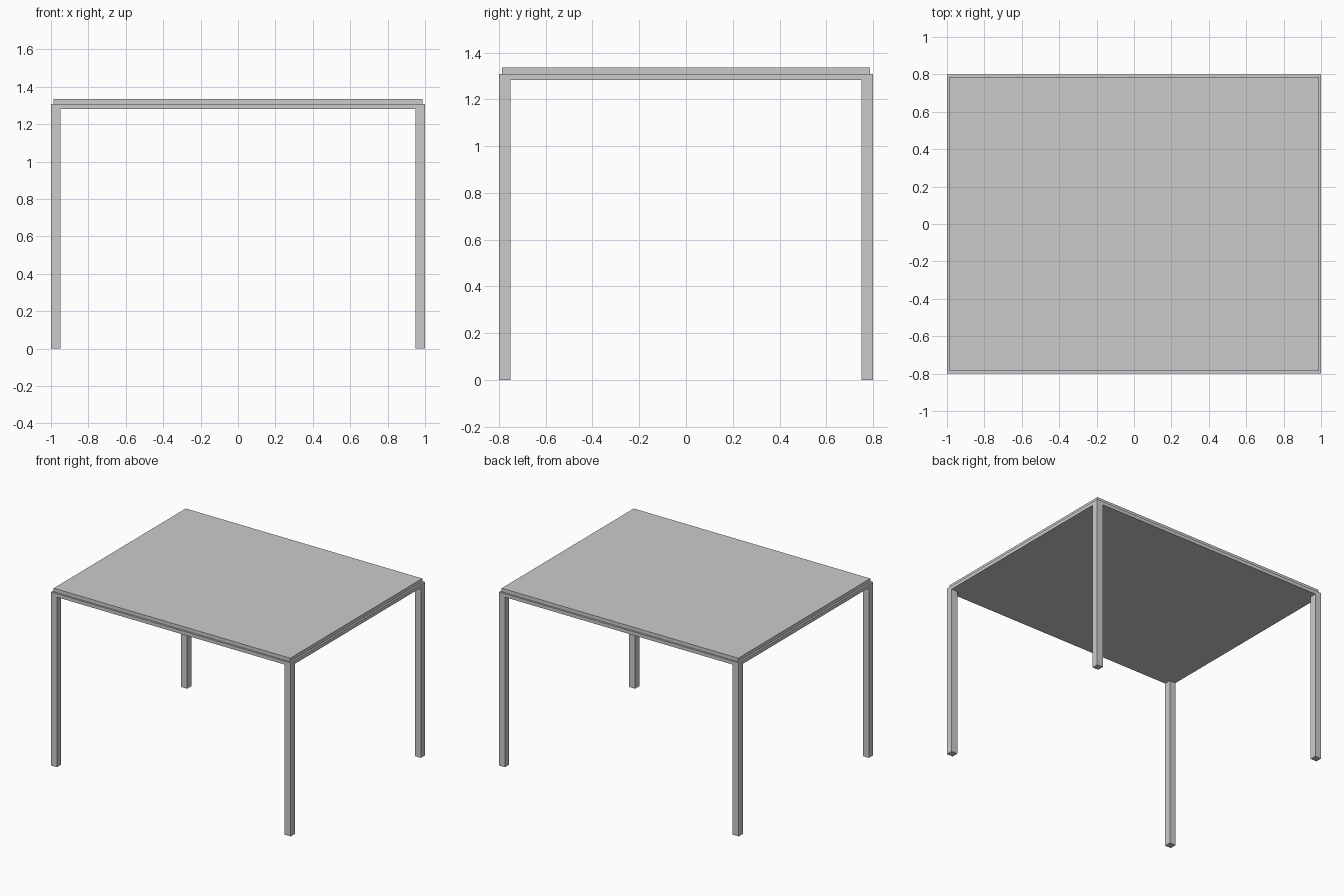
import bpy

cube = bpy.data.objects.get("Cube")
if cube:
    bpy.data.objects.remove(cube, do_unlink=True)

# Single plain grey finish
grey = bpy.data.materials.new("light grey")
grey.use_nodes = True
COLOUR = (0.6, 0.6, 0.6, 1)
grey.diffuse_color = COLOUR
grey.node_tree.nodes["Principled BSDF"].inputs["Base Color"].default_value = COLOUR

HALF_X, HALF_Y = 1.0, 0.8
LEG = 0.05
FRAME_BOTTOM, FRAME_TOP, TABLE_TOP = 1.282, 1.308, 1.335
INSET = 0.0135


def box(name, low, high):
    """Axis-aligned box between two corners."""
    centre = [(a + b) / 2 for a, b in zip(low, high)]
    bpy.ops.mesh.primitive_cube_add(size=1, location=centre)
    obj = bpy.context.object
    obj.name = name
    obj.scale = [b - a for a, b in zip(low, high)]
    bpy.ops.object.transform_apply(location=False, rotation=False, scale=True)
    obj.data.materials.append(grey)
    return obj


# Frame slab, flush with the outer faces of the legs
box("frame", (-HALF_X, -HALF_Y, FRAME_BOTTOM), (HALF_X, HALF_Y, FRAME_TOP))

# Tabletop, set slightly in from the frame edge
box("tabletop", (INSET - HALF_X, INSET - HALF_Y, FRAME_TOP),
    (HALF_X - INSET, HALF_Y - INSET, TABLE_TOP))

# Four square corner legs
for side, sx in (("left", 1), ("right", -1)):
    for end, sy in (("front", -1), ("back", 1)):
        x, y = sx * (HALF_X - LEG / 2), sy * (HALF_Y - LEG / 2)
        box(f"{end}_{side}_leg", (x - LEG / 2, y - LEG / 2, 0),
            (x + LEG / 2, y + LEG / 2, FRAME_BOTTOM))
